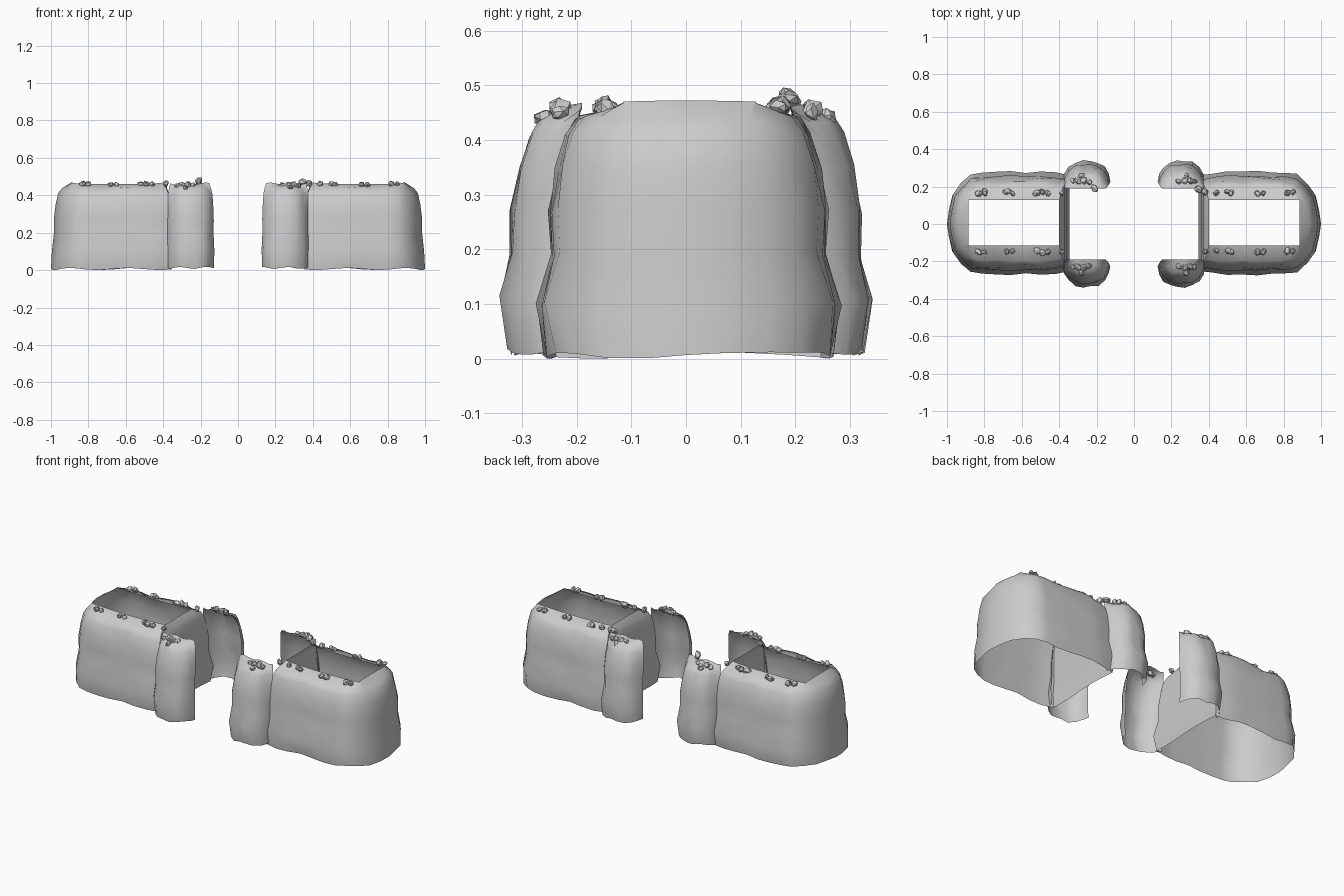
import bpy, math, random
from mathutils import Vector, Matrix
import bmesh

if "Cube" in bpy.data.objects:
    bpy.data.objects.remove(bpy.data.objects["Cube"])

random.seed(4)


def make_object(name, bm, smooth=True):
    bmesh.ops.remove_doubles(bm, verts=bm.verts, dist=0.0005)
    bmesh.ops.recalc_face_normals(bm, faces=bm.faces)
    me = bpy.data.meshes.new(name)
    bm.to_mesh(me)
    bm.free()
    ob = bpy.data.objects.new(name, me)
    bpy.context.collection.objects.link(ob)
    if smooth:
        bpy.ops.object.select_all(action='DESELECT')
        ob.select_set(True)
        bpy.context.view_layer.objects.active = ob
        bpy.ops.object.shade_smooth_by_angle(angle=math.radians(50))
    return ob


def skin(name, rings, closed):
    bm = bmesh.new()
    grid = [[bm.verts.new(p) for p in ring] for ring in rings]
    n = len(grid[0])
    for a, b in zip(grid, grid[1:]):
        for i in range(n if closed else n - 1):
            j = (i + 1) % n
            bm.faces.new((a[i], a[j], b[j], b[i]))
    return make_object(name, bm)


def clamp(v, lo, hi):
    return max(lo, min(hi, v))


# Long cliff shell: half outline in plan, mirrored across y
half = [(.36, 0), (.36, .09), (.36, .18), (.36, .245), (.43, .254), (.51, .262), (.59, .257),
        (.67, .262), (.75, .256), (.82, .255), (.88, .246), (.93, .203), (.972, .15), (.99, .07), (1, 0)]
outline = half + [(x, -y) for x, y in reversed(half[1:-1])]
# height, inner x, outer x, y scale
levels = [(.006, .355, 1.0, 1), (.10, .345, .995, 1.055), (.19, .358, .985, .955), (.27, .36, .985, .965),
          (.35, .365, .975, .915), (.41, .372, .962, .85), (.438, .382, .94, .775)]


def cliff(name, side):
    rings = []
    for z, xi, xo, sy in levels:
        ring = []
        for x, y in outline:
            wob = .009 * math.sin(31 * x + 14 * z + side) * min(1, abs(y) / .2)
            px = xi + (x - .36) / .64 * (xo - xi)
            py = y * sy + math.copysign(wob, y) * (1 if .4 < x < .95 else .3)
            py *= 1 if y > 0 else .965
            ring.append((side * px, py, z + .006 * math.sin(19 * x + 13 * y)))
        rings.append(ring)
    # rectangular opening in the top
    rings.append([(side * clamp(x, .40, .885), clamp(y, -.115, .128),
                   .459 + .11 * (x - .65) ** 2) for x, y in outline])
    skin(name, rings, True)


# Gate pier: U-shaped sheet open towards the passage
pier_plan = [(-.124, .222), (-.116, .25), (-.096, .286), (-.06, .312), (-.02, .32), (.02, .322),
             (.06, .315), (.098, .286), (.12, .25), (.128, .222)]
# height, x scale, y offset of the face, y of the side edges
pier_levels = [(.012, 1, 0, .222), (.11, 1.01, .016, .226), (.19, .985, -.004, .22), (.27, .99, -.003, .22),
               (.35, .97, -.018, .212), (.41, .94, -.038, .205), (.436, .9, -.055, .198),
               (.455, .86, -.09, .193)]


def pier(name, sx, sy):
    rings = []
    for z, s, d, edge in pier_levels:
        ring = []
        for x, y in pier_plan:
            w = .005 * math.sin(60 * x + 11 * z + sx + sy)
            ring.append((sx * (.252 + x * s + (1 - s) * .03),
                         sy * (edge if y < .23 else max(edge, y + d + w)),
                         z + .006 * math.sin(45 * x + sx)))
        rings.append(ring)
    rings.append([(sx * (.255 + x * .84), sy * .19, .463 + .006 * math.sin(50 * x)) for x, y in pier_plan])
    skin(name, rings, False)


# Loose angular stones
def stones(name, spots):
    bm = bmesh.new()
    for x, y, z, r in spots:
        rot = Matrix.Rotation(random.uniform(0, 6), 4, Vector((random.random(), random.random(), 1)))
        m = Matrix.Translation((x, y, z)) @ rot @ Matrix.Diagonal((r * 1.15, r * .9, r * .85, 1))
        vs = bmesh.ops.create_icosphere(bm, subdivisions=1, radius=1, matrix=m)['verts']
        for v in vs:
            v.co += Vector([random.uniform(-.15, .15) * r for _ in range(3)])
    make_object(name, bm, False)


left_x = (.385, .46, .49, .52, .65, .68, .80, .83)
right_x = (.38, .44, .50, .52, .66, .69, .82, .85)
for side, sname in ((-1, "left"), (1, "right")):
    cliff(sname + "_cliff", side)
    for sy, yname in ((-1, "front"), (1, "back")):
        pier(f"{sname}_{yname}_pier", side, sy)
        y = .167 if sy > 0 else -.147
        stones(f"{sname}_{yname}_rim_stones",
               [(side * x, y + random.uniform(-.006, .006), .455 + .11 * (x - .65) ** 2,
                 random.uniform(.016, .021)) for x in (left_x if side < 0 else right_x)])
        cluster = [(.24, .225, .452, .018), (.27, .232, .452, .022), (.30, .23, .454, .022),
                   (.325, .23, .45, .016), (.28, .26, .442, .017)]
        if sy > 0:
            cluster.append((.21, .19, .475, .023) if side < 0 else (.345, .185, .474, .023))
        stones(f"{sname}_{yname}_pier_stones", [(side * a, sy * b, c, r) for a, b, c, r in cluster])
